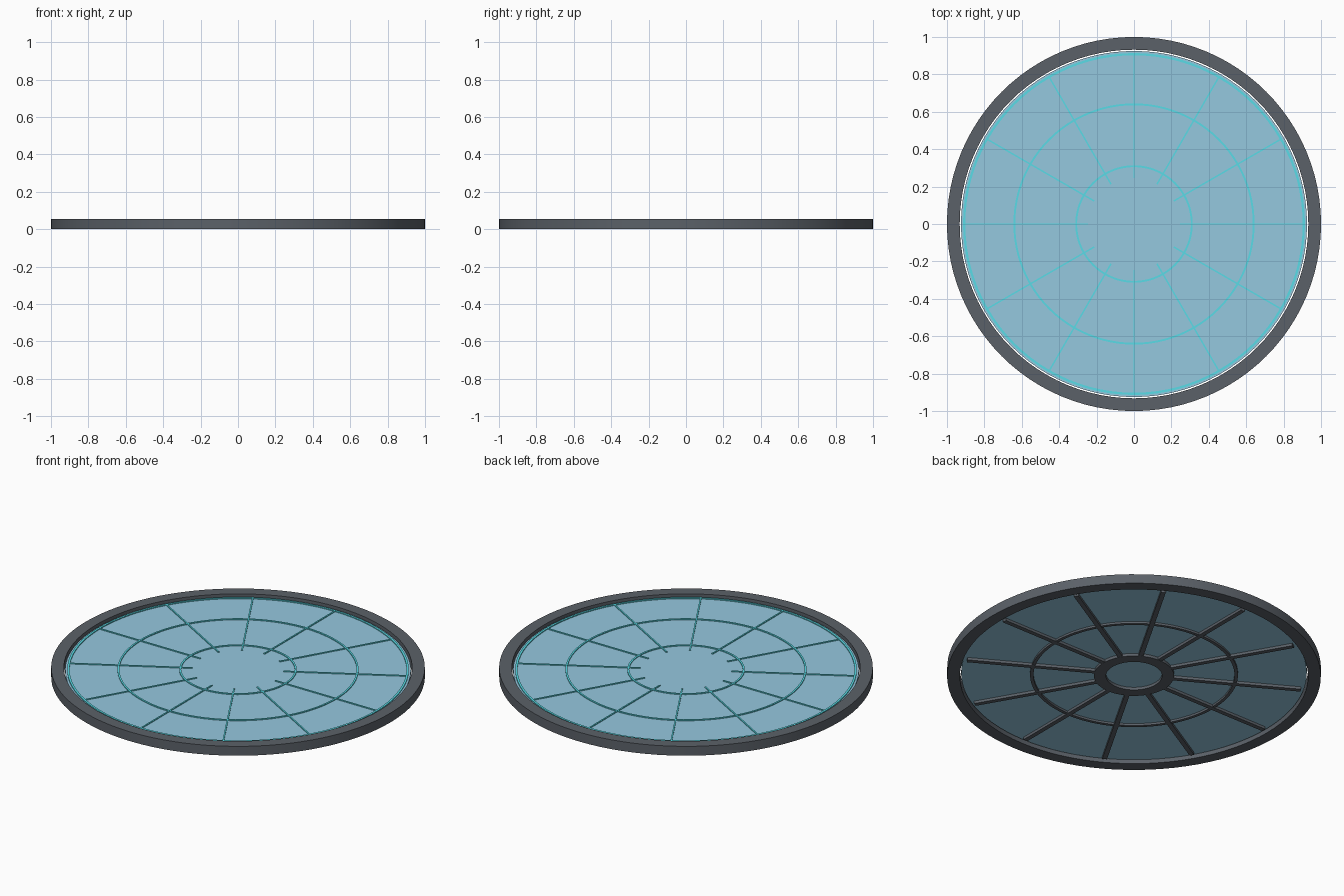
import bpy, bmesh, math

if "Cube" in bpy.data.objects:
    bpy.data.objects.remove(bpy.data.objects["Cube"])

SEG = 96


def material(name, color):
    m = bpy.data.materials.new(name)
    m.diffuse_color = color
    m.use_nodes = True
    m.node_tree.nodes["Principled BSDF"].inputs["Base Color"].default_value = m.diffuse_color
    return m


frame_mat = material("dark_metal", (0.105, 0.12, 0.14, 1))
glass_mat = material("blue_glass", (0.30, 0.58, 0.74, 0.75))
line_mat = material("cyan_line", (0.10, 0.72, 0.80, 0.75))


def finish(name, bm, mat):
    bmesh.ops.recalc_face_normals(bm, faces=bm.faces)
    mesh = bpy.data.meshes.new(name)
    bm.to_mesh(mesh)
    bm.free()
    obj = bpy.data.objects.new(name, mesh)
    bpy.context.collection.objects.link(obj)
    mesh.materials.append(mat)
    bpy.ops.object.select_all(action='DESELECT')
    obj.select_set(True)
    bpy.context.view_layer.objects.active = obj
    bpy.ops.object.shade_smooth_by_angle(angle=math.radians(30))
    return obj


def ring(name, r0, r1, z0, z1, mat):
    # Rectangular section swept around z
    bm = bmesh.new()
    loops = []
    for i in range(SEG):
        a = 2 * math.pi * i / SEG
        loops.append([bm.verts.new((r * math.cos(a), r * math.sin(a), z))
                      for r, z in ((r0, z0), (r1, z0), (r1, z1), (r0, z1))])
    for i in range(SEG):
        p, q = loops[i], loops[(i + 1) % SEG]
        for k in range(4):
            n = (k + 1) % 4
            bm.faces.new((p[k], q[k], q[n], p[n]))
    return finish(name, bm, mat)


def disc(name, r, z0, z1, mat):
    bm = bmesh.new()
    bmesh.ops.create_cone(bm, cap_ends=True, segments=SEG, radius1=r, radius2=r, depth=z1 - z0)
    bmesh.ops.translate(bm, verts=bm.verts, vec=(0, 0, (z0 + z1) / 2))
    return finish(name, bm, mat)


def spokes(name, r0, r1, width, z0, z1, mat):
    # Twelve radial bars
    for i in range(12):
        bm = bmesh.new()
        bmesh.ops.create_cube(bm, size=1)
        bmesh.ops.scale(bm, verts=bm.verts, vec=(r1 - r0, width, z1 - z0))
        bmesh.ops.translate(bm, verts=bm.verts, vec=((r0 + r1) / 2, 0, (z0 + z1) / 2))
        obj = finish(f"{name}_{i + 1}", bm, mat)
        obj.rotation_euler.z = i * math.pi / 6


# Outer rim and glass panel
ring("outer_rim", 0.932, 1.0, 0.0, 0.055, frame_mat)
disc("glass_panel", 0.925, 0.02, 0.04, glass_mat)

# Raised line pattern on top of the glass
for i, (r, w) in enumerate(((0.309, 0.010), (0.64, 0.010), (0.908, 0.012))):
    ring(f"line_ring_{i + 1}", r - w / 2, r + w / 2, 0.038, 0.045, line_mat)
spokes("line_spoke", 0.245, 0.91, 0.008, 0.038, 0.045, line_mat)

# Support frame underneath
ring("hub_ring", 0.15, 0.214, 0.004, 0.021, frame_mat)
ring("support_ring", 0.538, 0.556, 0.008, 0.021, frame_mat)
spokes("support_spoke", 0.20, 0.906, 0.026, 0.005, 0.021, frame_mat)
